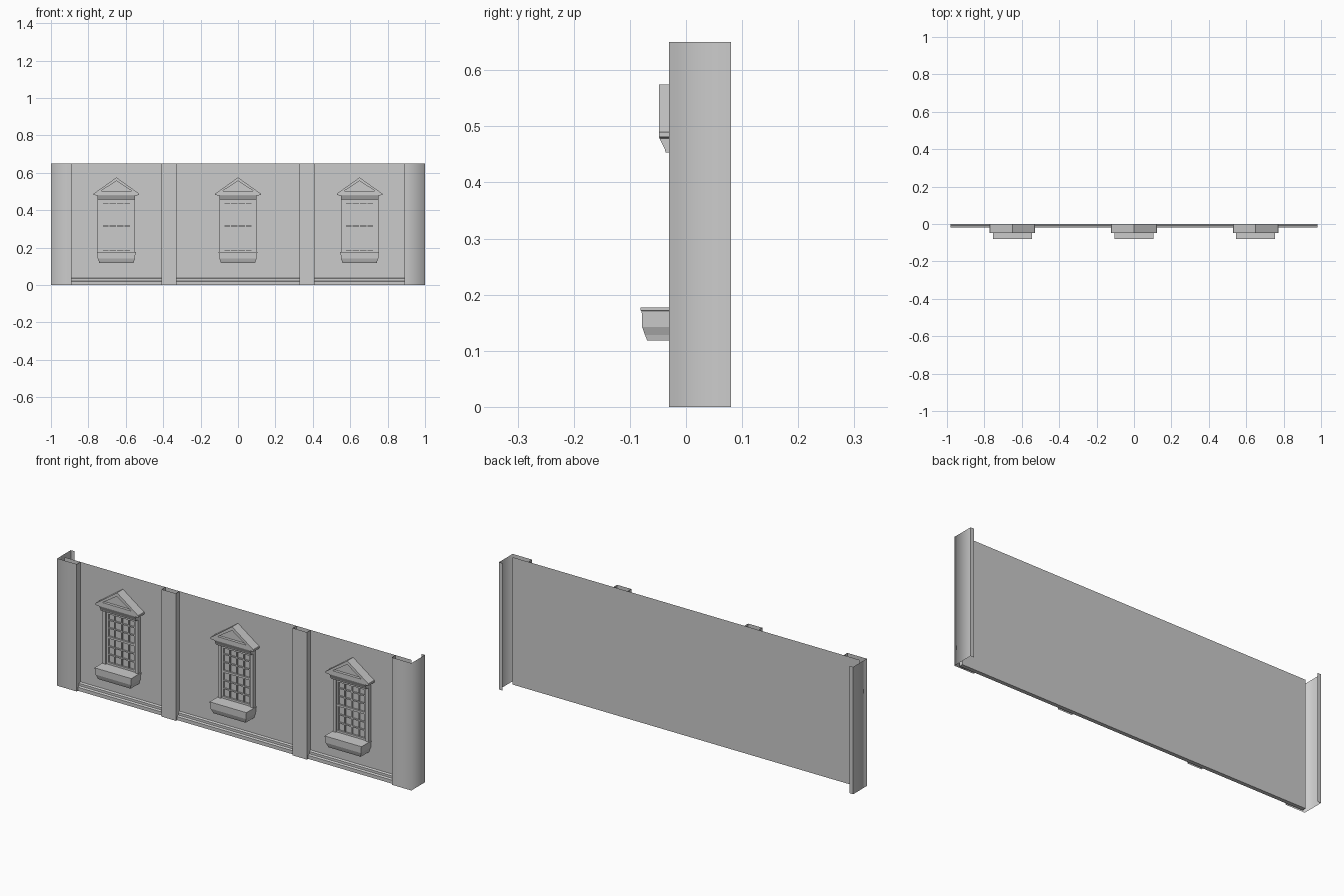
import bpy, bmesh

cube = bpy.data.objects.get("Cube")
if cube:
    bpy.data.objects.remove(cube, do_unlink=True)

H = 0.65
stone = bpy.data.materials.new("stone_grey")
stone.use_nodes = True
stone.diffuse_color = (0.6, 0.6, 0.6, 1)
stone.node_tree.nodes["Principled BSDF"].inputs["Base Color"].default_value = (0.6, 0.6, 0.6, 1)


def finish(name, bm, fix=True):
    if fix:
        bmesh.ops.recalc_face_normals(bm, faces=bm.faces)
    mesh = bpy.data.meshes.new(name)
    bm.to_mesh(mesh)
    bm.free()
    mesh.materials.append(stone)
    obj = bpy.data.objects.new(name, mesh)
    bpy.context.collection.objects.link(obj)
    return obj


def add_box(bm, x0, x1, y0, y1, z0, z1):
    vs = bmesh.ops.create_cube(bm, size=1)["verts"]
    for v in vs:
        v.co.x = x1 if v.co.x > 0 else x0
        v.co.y = y1 if v.co.y > 0 else y0
        v.co.z = z1 if v.co.z > 0 else z0


def sheet(name, path, soft=None):
    """Upright open sheet following a plan path; the soft vertex is rounded by shading."""
    bm = bmesh.new()
    low = [bm.verts.new((x, y, 0)) for x, y in path]
    top = [bm.verts.new((x, y, H)) for x, y in path]
    for i in range(len(path) - 1):
        bm.faces.new((low[i], low[i + 1], top[i + 1], top[i]))
    if soft is not None:
        for f in bm.faces:
            f.smooth = True
        for e in bm.edges:
            e.smooth = e.verts[0] in (low[soft], top[soft]) and e.verts[1] in (low[soft], top[soft])
    return finish(name, bm, False)


def loft(bm, sections):
    """Stack of rectangles (half width, front y, z), closed at both ends."""
    rings = []
    for w, y, z in sections:
        rings.append([bm.verts.new(p) for p in ((-w, y, z), (w, y, z), (w, 0, z), (-w, 0, z))])
    for a, b in zip(rings, rings[1:]):
        for i in range(4):
            j = (i + 1) % 4
            bm.faces.new((a[i], a[j], b[j], b[i]))
    bm.faces.new(rings[0][::-1])
    bm.faces.new(rings[-1])


# Wall panel and pilasters
sheet("wall_panel", [(-0.98, 0), (0.98, 0)])
for side, x in (("right", -0.37), ("left", 0.37)):
    sheet(side + "_pilaster", [(x - 0.04, 0), (x - 0.04, -0.03), (x + 0.04, -0.03), (x + 0.04, 0)])

# Corner pilasters wrapping back to a narrow lip
corner = [(0.89, 0), (0.89, -0.03), (1, -0.03), (1, 0.08), (0.98, 0.08)]
sheet("left_corner", corner, 2)
sheet("right_corner", [(-x, y) for x, y in reversed(corner)], 2)

# Stepped skirting along the foot of the wall
bm = bmesh.new()
profile = [(0, 0.038), (-0.01, 0.034), (-0.01, 0.022), (-0.02, 0.018), (-0.02, 0), (0, 0)]
ends = [[bm.verts.new((x, y, z)) for y, z in profile] for x in (-0.98, 0.98)]
for i in range(len(profile) - 1):
    bm.faces.new((ends[0][i], ends[0][i + 1], ends[1][i + 1], ends[1][i]))
for end in ends:
    bm.faces.new(end)
finish("skirting", bm)


def frame_mesh():
    bm = bmesh.new()
    for s in (-1, 1):
        a, b = sorted((s * 0.083, s * 0.1))
        add_box(bm, a, b, -0.02, 0, 0.17, 0.46)
    add_box(bm, -0.083, 0.083, -0.02, 0, 0.445, 0.46)
    return bm


def sash_mesh():
    bm = bmesh.new()
    add_box(bm, -0.083, 0.083, -0.005, 0, 0.17, 0.445)
    # Outer stiles and the meeting rail
    for x in (-0.078, 0.078):
        add_box(bm, x - 0.005, x + 0.005, -0.013, 0, 0.17, 0.445)
    for z in (0.182, 0.315, 0.44):
        add_box(bm, -0.083, 0.083, -0.014, 0, z - 0.006, z + 0.005)
    # Glazing bars
    for i in (-1, 0, 1):
        x = i * 0.04
        add_box(bm, x - 0.003, x + 0.003, -0.011, 0, 0.17, 0.445)
    for z0 in (0.185, 0.32):
        for i in (1, 2):
            z = z0 + i * 0.041
            add_box(bm, -0.08, 0.08, -0.011, 0, z - 0.003, z + 0.003)
    return bm


def cornice_mesh():
    bm = bmesh.new()
    loft(bm, [(0.1, -0.036, 0.453), (0.1, -0.038, 0.46), (0.1, -0.045, 0.474),
              (0.1, -0.047, 0.478), (0.122, -0.048, 0.481), (0.122, -0.048, 0.49)])
    return bm


def pediment_mesh():
    bm = bmesh.new()
    outer = [(-0.122, 0.488), (0.122, 0.488), (0, 0.575)]
    inner = [(-0.082, 0.503), (0.082, 0.503), (0, 0.556)]
    loops = [[bm.verts.new((x, y, z)) for x, z in pts]
             for pts, y in ((outer, 0), (outer, -0.048), (inner, -0.048), (inner, -0.034))]
    for a, b in zip(loops, loops[1:]):
        for i in range(3):
            j = (i + 1) % 3
            bm.faces.new((a[i], a[j], b[j], b[i]))
    bm.faces.new(loops[-1])
    bm.faces.new(loops[0][::-1])
    return bm


def planter_mesh():
    bm = bmesh.new()
    loft(bm, [(0.092, -0.069, 0.118), (0.094, -0.073, 0.128), (0.1, -0.078, 0.142),
              (0.101, -0.079, 0.171), (0.104, -0.081, 0.172), (0.104, -0.081, 0.177)])
    return bm


# Three matching windows
parts = (("frame", frame_mesh), ("sash", sash_mesh), ("cornice", cornice_mesh),
         ("pediment", pediment_mesh), ("planter", planter_mesh))
for place, x in (("right", -0.65), ("middle", 0), ("left", 0.65)):
    for part, make in parts:
        finish(f"{place}_window_{part}", make()).location.x = x
